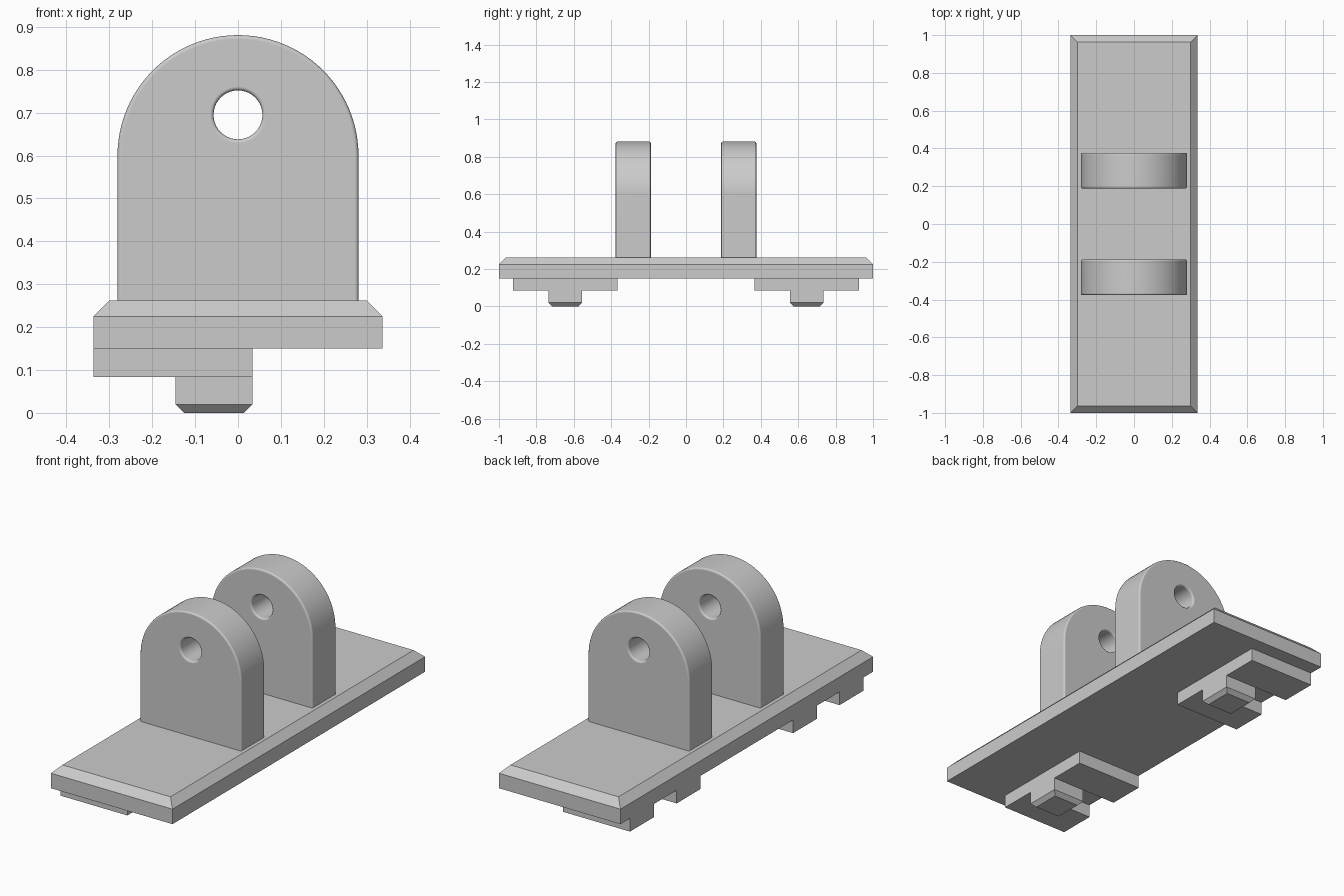
import bpy, bmesh
from math import sin, cos, pi, radians

cube = bpy.data.objects.get("Cube")
if cube:
    bpy.data.objects.remove(cube, do_unlink=True)

grey = bpy.data.materials.new("plain grey")
grey.use_nodes = True
colour = (0.6, 0.6, 0.6, 1)
grey.diffuse_color = colour
grey.node_tree.nodes["Principled BSDF"].inputs["Base Color"].default_value = colour


def add_object(name, bm):
    bmesh.ops.recalc_face_normals(bm, faces=bm.faces)
    mesh = bpy.data.meshes.new(name)
    bm.to_mesh(mesh)
    bm.free()
    mesh.materials.append(grey)
    obj = bpy.data.objects.new(name, mesh)
    bpy.context.collection.objects.link(obj)
    return obj


def block(name, x, y, z, chamfer=0, side=0):
    """Box between limits; side +1 / -1 chamfers its top / bottom rim."""
    bm = bmesh.new()
    bmesh.ops.create_cube(bm, size=1)
    for v in bm.verts:
        v.co = [lim[0] if c < 0 else lim[1] for c, lim in zip(v.co, (x, y, z))]
    if side:
        # lower the end face to the chamfer line, then raise a smaller copy of it
        bm.normal_update()
        face = max(bm.faces, key=lambda f: f.normal.z * side)
        centre = face.calc_center_median()
        for v in face.verts:
            v.co.z -= side * chamfer
        new = bmesh.ops.extrude_discrete_faces(bm, faces=[face])["faces"][0]
        for v in new.verts:
            v.co.x += chamfer if v.co.x < centre.x else -chamfer
            v.co.y += chamfer if v.co.y < centre.y else -chamfer
            v.co.z += side * chamfer
    return add_object(name, bm)


def prism(name, outline, y0, y1):
    """Extrude an x-z outline along y."""
    bm = bmesh.new()
    face = bm.faces.new([bm.verts.new((x, y0, z)) for x, z in outline])
    new = bmesh.ops.extrude_face_region(bm, geom=[face])["geom"]
    for v in new:
        if isinstance(v, bmesh.types.BMVert):
            v.co.y = y1
    return add_object(name, bm)


def arc(radius, z, turn, steps):
    return [(radius * cos(turn * i / steps), z + radius * sin(turn * i / steps))
            for i in range(steps + 1)]


def lug(name, y0, y1):
    # arched plate with a round pin hole and softened edges
    outline = [(-0.281, 0.24), (0.281, 0.24)] + arc(0.281, 0.6, pi, 48)
    obj = prism(name, outline, y0, y1)
    cutter = prism("hole_cutter", arc(0.057, 0.695, 2 * pi, 40)[:-1], y0 - 0.1, y1 + 0.1)
    cutter.hide_render = True
    hole = obj.modifiers.new("pin hole", "BOOLEAN")
    hole.operation, hole.object, hole.solver = "DIFFERENCE", cutter, "EXACT"
    soft = obj.modifiers.new("soft edges", "BEVEL")
    soft.width, soft.segments = 0.009, 3
    soft.limit_method, soft.angle_limit = "ANGLE", radians(40)
    bpy.ops.object.select_all(action="DESELECT")
    obj.select_set(True)
    bpy.context.view_layer.objects.active = obj
    bpy.ops.object.convert(target="MESH")
    bpy.data.objects.remove(cutter, do_unlink=True)
    bpy.ops.object.shade_smooth_by_angle(angle=radians(35))
    obj.modifiers.new("flat face normals", "WEIGHTED_NORMAL").keep_sharp = True


# Base plate with chamfered top rim
block("base_plate", (-0.337, 0.337), (-1, 1), (0.15, 0.2625), 0.0375, 1)

for end, s in (("front", -1), ("back", 1)):
    def span(a, b):
        return sorted((s * a, s * b))

    # Upright lug
    lug(end + "_lug", *span(0.188, 0.376))
    # Foot: two prongs either side of a locating post
    block(end + "_inner_prong", (-0.337, 0.034), span(0.367, 0.555), (0.084, 0.15))
    block(end + "_outer_prong", (-0.337, 0.034), span(0.735, 0.925), (0.084, 0.15))
    block(end + "_post", (-0.146, 0.034), span(0.555, 0.735), (0, 0.15), 0.02, -1)
